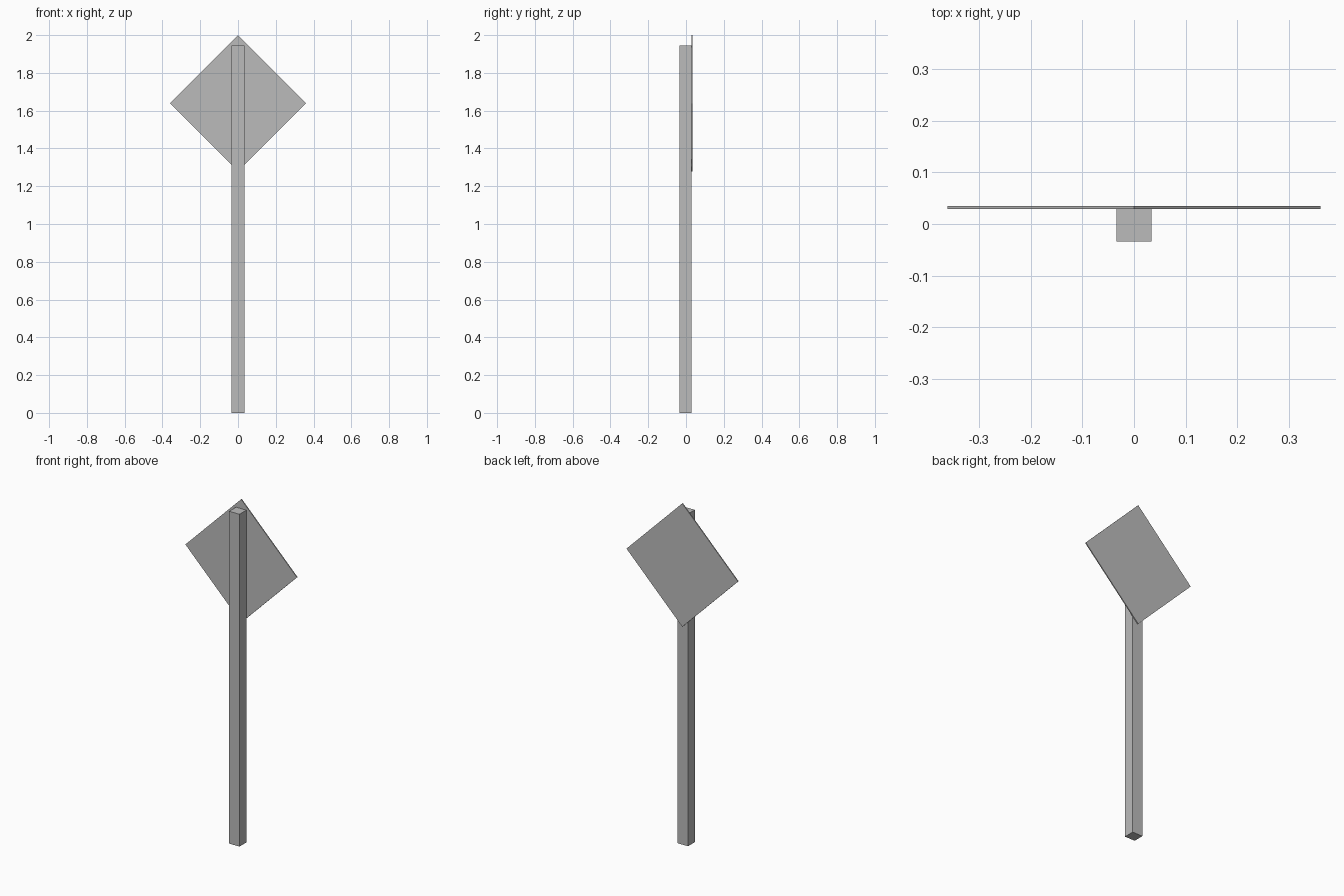
import bpy
import math

cube = bpy.data.objects.get("Cube")
if cube:
    bpy.data.objects.remove(cube, do_unlink=True)

# One plain grey for the whole sign
grey = bpy.data.materials.new("plain_grey")
grey.use_nodes = True
colour = (0.5, 0.5, 0.5, 1)
grey.diffuse_color = colour
grey.node_tree.nodes["Principled BSDF"].inputs["Base Color"].default_value = colour


def box(name, size, location, turn=0):
    """Box of the given size, turned about the y axis."""
    bpy.ops.mesh.primitive_cube_add(size=1, location=location)
    ob = bpy.context.object
    ob.name = name
    ob.scale = size
    ob.rotation_euler.y = turn
    ob.data.materials.append(grey)
    return ob


# Square post
post_height = 1.945
box("post", (0.067, 0.063, post_height), (0, -0.0025, post_height / 2))

# Thin diamond panel fixed to the back of the post
half_diagonal = 0.361
side = half_diagonal * math.sqrt(2)
box("sign_panel", (side, 0.006, side), (0, 0.032, 2 - half_diagonal), math.pi / 4)
